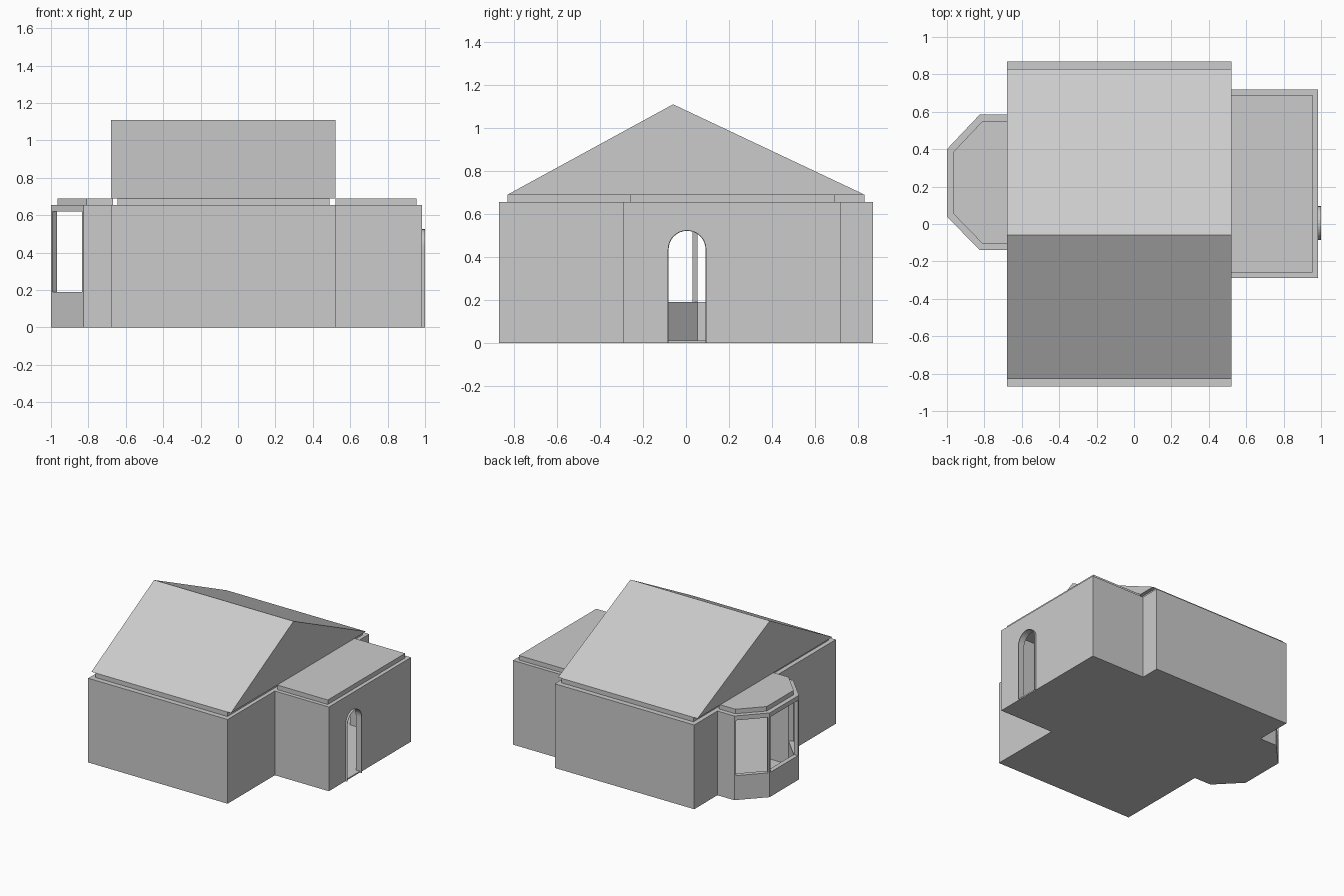
import bpy, bmesh, math
from mathutils import Vector

if "Cube" in bpy.data.objects:
    bpy.data.objects.remove(bpy.data.objects["Cube"], do_unlink=True)

WALL_TOP, SLAB_TOP, RIDGE = 0.655, 0.69, 1.11
THICK = 0.035

plaster = bpy.data.materials.new("plain_grey")
plaster.use_nodes = True
grey = (0.6, 0.6, 0.6, 1)
plaster.diffuse_color = grey
plaster.node_tree.nodes["Principled BSDF"].inputs["Base Color"].default_value = grey


def prism(name, base, offset):
    """Extrude a closed 3D polygon along an offset vector."""
    bm = bmesh.new()
    face = bm.faces.new([bm.verts.new(p) for p in base])
    ext = bmesh.ops.extrude_face_region(bm, geom=[face], use_keep_orig=True)
    moved = [v for v in ext["geom"] if isinstance(v, bmesh.types.BMVert)]
    bmesh.ops.translate(bm, verts=moved, vec=offset)
    bmesh.ops.recalc_face_normals(bm, faces=bm.faces)
    mesh = bpy.data.meshes.new(name)
    bm.to_mesh(mesh)
    bm.free()
    mesh.materials.append(plaster)
    obj = bpy.data.objects.new(name, mesh)
    bpy.context.collection.objects.link(obj)
    return obj


def upright(name, outline, low, high):
    return prism(name, [(x, y, low) for x, y in outline], (0, 0, high - low))


def rect(x0, x1, y0, y1):
    return [(x0, y0), (x1, y0), (x1, y1), (x0, y1)]


def inset(outline, d):
    """Move every side of a counter-clockwise outline inwards by d."""
    pts = [Vector(p) for p in outline]
    result = []
    for i, p in enumerate(pts):
        a = (p - pts[i - 1]).normalized()
        b = (pts[(i + 1) % len(pts)] - p).normalized()
        na, nb = Vector((-a.y, a.x)), Vector((-b.y, b.x))
        result.append(tuple(p + (na + nb) * d / (1 + na.dot(nb))))
    return result


def carve(target, cutter):
    mod = target.modifiers.new("cut", 'BOOLEAN')
    mod.operation, mod.solver, mod.object = 'DIFFERENCE', 'EXACT', cutter
    cutter.hide_render = True
    bpy.context.view_layer.update()
    with bpy.context.temp_override(object=target, active_object=target):
        bpy.ops.object.modifier_apply(modifier=mod.name)
    bpy.data.objects.remove(cutter, do_unlink=True)


# Footprint: main hall, side wing and bay in one outline
bay = [(-0.68, 0.585), (-0.825, 0.585), (-1, 0.4),
       (-1, 0.04), (-0.825, -0.14), (-0.68, -0.14)]
footprint = [(-0.68, -0.87), (0.52, -0.87), (0.52, -0.29), (0.985, -0.29),
             (0.985, 0.72), (0.52, 0.72), (0.52, 0.87), (-0.68, 0.87)] + bay

walls = upright("walls", footprint, 0, WALL_TOP)
carve(walls, upright("room_cutter", inset(footprint, THICK), 0.01, 0.635))

# Three bay windows
for p, q in zip(bay[1:4], bay[2:5]):
    p, q = Vector((*p, 0.19)), Vector((*q, 0.19))
    along = (q - p).normalized()
    out = Vector((along.y, -along.x, 0))
    a, b = p + along * 0.013, q - along * 0.013
    depth = out * 0.05
    base = [a + depth, b + depth, b - depth, a - depth]
    carve(walls, prism("window_cutter", base, (0, 0, 0.43)))


# Arched doorway with a thin projecting lining
def arch(radius, low):
    curve = [(math.pi * i / 16) for i in range(17)]
    pts = [(0.005 + radius * math.cos(t), 0.435 + radius * math.sin(t)) for t in curve]
    return [(0.005 + radius, low)] + pts + [(0.005 - radius, low)]


def arch_prism(name, profile, x0, x1):
    return prism(name, [(x0, y, z) for y, z in profile], (x1 - x0, 0, 0))


carve(walls, arch_prism("door_cutter", arch(0.09, 0.01), 0.9, 1.05))
arch_prism("door_lining", arch(0.09, 0) + arch(0.086, 0)[::-1], 0.95, 1.0)

# Raised flat roof slabs
upright("hall_slab", rect(-0.645, 0.49, -0.83, 0.83), WALL_TOP, SLAB_TOP)
upright("wing_slab", rect(0.52, 0.955, -0.26, 0.69), WALL_TOP, SLAB_TOP)
bay_slab = inset(bay, THICK)
bay_slab[0], bay_slab[-1] = (-0.668, 0.55), (-0.668, -0.105)
upright("bay_slab", bay_slab, WALL_TOP, SLAB_TOP)

# Gabled main roof
gable = [(-0.83, SLAB_TOP), (0.83, SLAB_TOP), (-0.06, RIDGE)]
arch_prism("gable_roof", gable, -0.68, 0.52)
